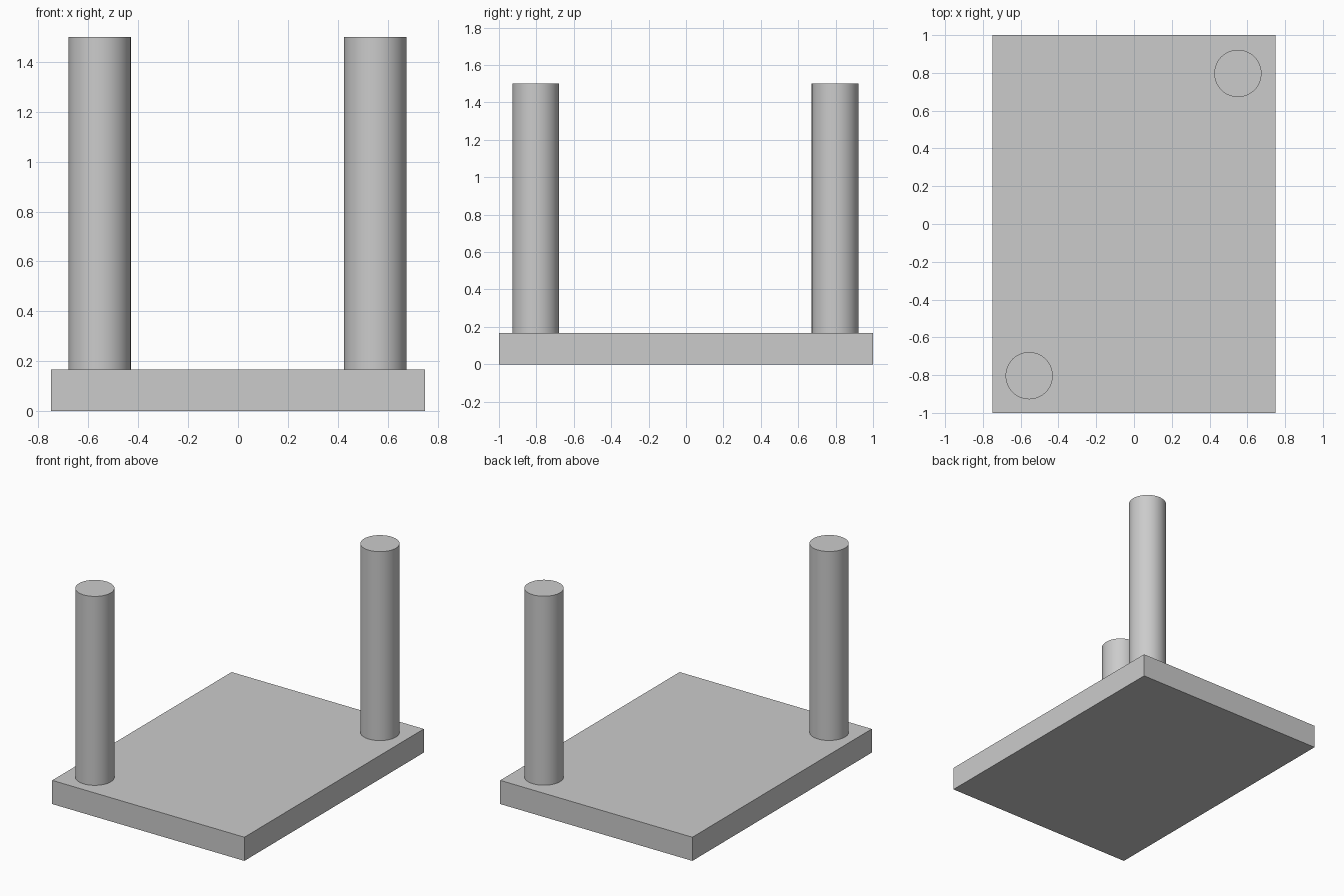
import bpy
import math

if "Cube" in bpy.data.objects:
    bpy.data.objects.remove(bpy.data.objects["Cube"], do_unlink=True)

BASE_HEIGHT = 0.167
TOTAL_HEIGHT = 1.5
POST_RADIUS = 0.125

# Single plain grey for everything
GREY = (0.6, 0.6, 0.6, 1.0)
grey = bpy.data.materials.new("plain grey")
grey.use_nodes = True
grey.diffuse_color = GREY
grey.node_tree.nodes["Principled BSDF"].inputs["Base Color"].default_value = GREY


def finish(name):
    part = bpy.context.object
    part.name = name
    part.data.materials.append(grey)
    return part


# Rectangular base plate
bpy.ops.mesh.primitive_cube_add(size=1, location=(0, 0, BASE_HEIGHT / 2))
base = finish("base_plate")
base.scale = (1.5, 2.0, BASE_HEIGHT)
bpy.ops.object.transform_apply(location=False, rotation=False, scale=True)

# Round posts on opposite corners
post_height = TOTAL_HEIGHT - BASE_HEIGHT
for name, x, y in (("front_right_post", -0.555, -0.803), ("back_left_post", 0.55, 0.797)):
    bpy.ops.mesh.primitive_cylinder_add(
        vertices=64, radius=POST_RADIUS, depth=post_height,
        location=(x, y, BASE_HEIGHT + post_height / 2))
    finish(name)
    bpy.ops.object.shade_smooth_by_angle(angle=math.radians(30))
